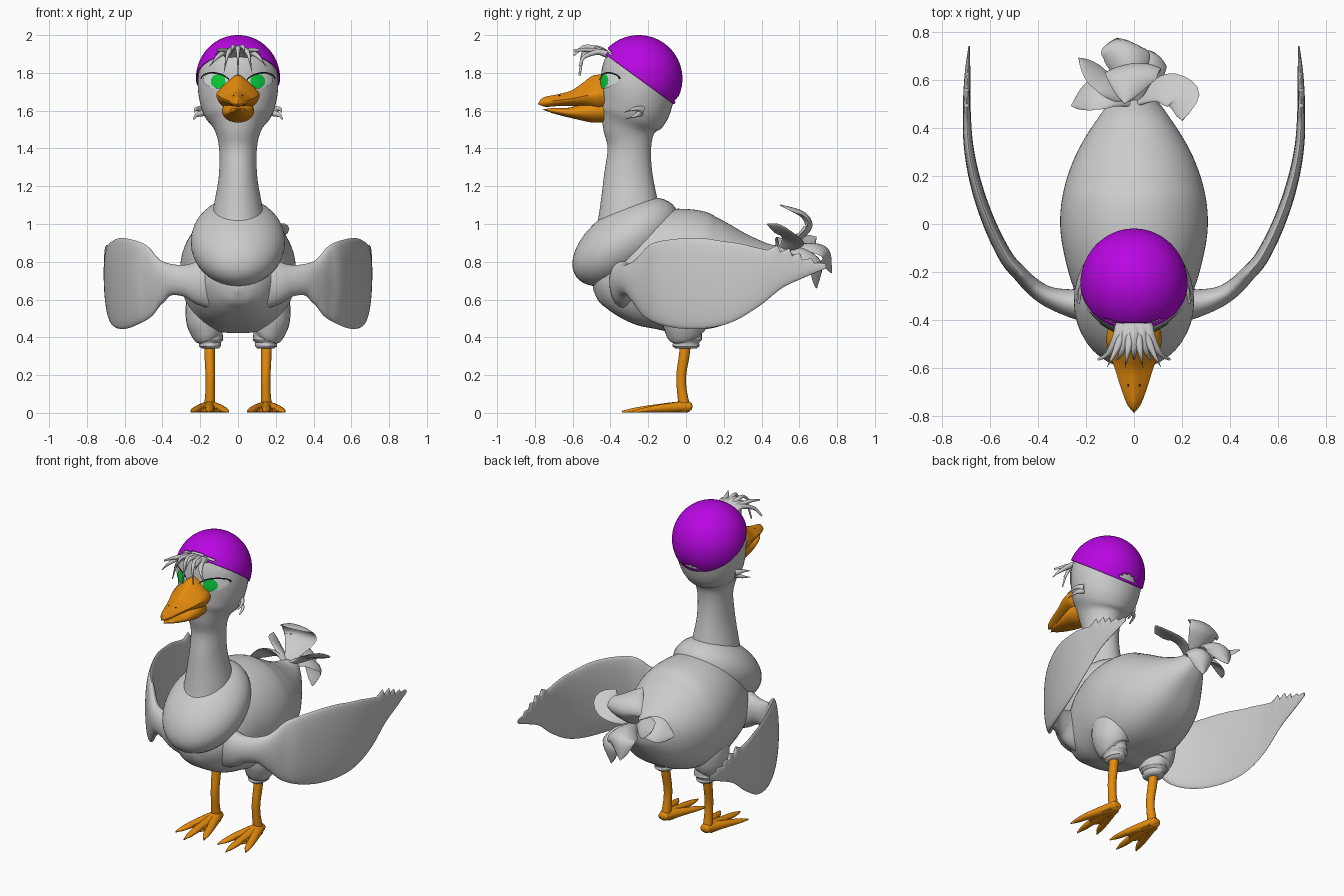
import bpy, bmesh, math
from mathutils import Vector, Matrix
from mathutils.bvhtree import BVHTree

if "Cube" in bpy.data.objects:
    bpy.data.objects.remove(bpy.data.objects["Cube"])


def material(name, rgb):
    m = bpy.data.materials.new(name)
    m.diffuse_color = (*rgb, 1)
    m.use_nodes = True
    m.node_tree.nodes["Principled BSDF"].inputs["Base Color"].default_value = m.diffuse_color
    return m


GREY = material("feather grey", (0.6, 0.6, 0.6))
ORANGE = material("beak orange", (0.78, 0.26, 0.004))
PURPLE = material("cap purple", (0.48, 0.002, 0.76))
GREEN = material("iris green", (0.003, 0.65, 0.05))
WHITE = material("eye white", (1, 1, 1))
BLACK = material("lash black", (0.01, 0.01, 0.01))


def finish(name, bm, mat, mirror=False, normals=True):
    if normals:
        bmesh.ops.recalc_face_normals(bm, faces=bm.faces)
    me = bpy.data.meshes.new(name)
    bm.to_mesh(me)
    bm.free()
    me.materials.append(mat)
    ob = bpy.data.objects.new(name, me)
    bpy.context.collection.objects.link(ob)
    if mirror:
        ob.modifiers.new("mirror", 'MIRROR').use_mirror_merge = False
    bpy.context.view_layer.objects.active = ob
    ob.select_set(True)
    bpy.ops.object.shade_smooth_by_angle(angle=math.radians(50))
    ob.select_set(False)
    return ob


def dense(rows, k=6):
    """Catmull-Rom interpolation through rows of numbers."""
    rows = [Vector(r) for r in rows]
    p = [2 * rows[0] - rows[1]] + rows + [2 * rows[-1] - rows[-2]]
    out = []
    for i in range(1, len(p) - 2):
        a, b, c, d = p[i - 1:i + 3]
        for j in range(k):
            t = j / k
            out.append(0.5 * (2 * b + (c - a) * t + (2 * a - 5 * b + 4 * c - d) * t * t
                              + (3 * b - a - 3 * c + d) * t ** 3))
    return out + [rows[-1]]


def loft(name, rows, mat, side=(1, 0, 0), n=24, k=6, peak=0, cup=0, box=1, mirror=False, edit=None):
    """Elliptical tube; row = x, y, z, radius along side, radius across it."""
    rows = dense(rows, k)
    bm = bmesh.new()
    rings = []
    for i, r in enumerate(rows):
        ahead, behind = rows[min(i + 1, len(rows) - 1)], rows[max(i - 1, 0)]
        t = (Vector(ahead[:3]) - Vector(behind[:3])).normalized()
        s = Vector(side)
        s = (s - t * s.dot(t)).normalized()
        o = t.cross(s)
        a, b = max(r[3], 0.001), max(r[4], 0.001)
        ring = []
        for j in range(n):
            c, w = math.cos(math.tau * j / n), math.sin(math.tau * j / n)
            if o.z * w < 0:
                c = math.copysign(abs(c) ** box, c)
            ring.append(bm.verts.new(Vector(r[:3]) + s * a * c * (1 - peak * max(0, w))
                                     + o * (b * w + cup * a * c * c)))
        rings.append(ring)
    for p, q in zip(rings, rings[1:]):
        for j in range(n):
            bm.faces.new((p[j], p[(j + 1) % n], q[(j + 1) % n], q[j]))
    bm.faces.new(rings[0])
    bm.faces.new(rings[-1])
    if edit:
        for v in bm.verts:
            edit(v)
    return finish(name, bm, mat, mirror)


def ball(name, loc, scale, mat, tilt=0, mirror=False):
    bm = bmesh.new()
    bmesh.ops.create_uvsphere(bm, u_segments=40, v_segments=24, radius=1)
    m = Matrix.Translation(loc) @ Matrix.Rotation(tilt, 4, 'X') @ Matrix.Diagonal((*scale, 1))
    bmesh.ops.transform(bm, matrix=m, verts=bm.verts)
    return finish(name, bm, mat, mirror)


def leaf(name, pts, width, thick, side, n=12, cup=0, mirror=False, spike=False):
    """Petal or spike shaped feather along a curved path."""
    path = dense(pts, 5)
    rows = []
    for i, p in enumerate(path):
        t = i / (len(path) - 1)
        w = 1 - t if spike else min(1, 0.2 * (1 - t) + math.sin(math.pi * t ** 1.35) ** 0.8)
        rows.append((*p, width * w, thick * (1 - 0.7 * t)))
    return loft(name, rows, GREY, side, n, 1, cup=cup, mirror=mirror)


# Body (fuller underside) and chest collar
loft("body", [(0, -.49, .65, .01, .01), (0, -.47, .655, .09, .085), (0, -.42, .67, .16, .15),
              (0, -.3, .70, .235, .25), (0, -.15, .74, .285, .32), (0, 0, .755, .307, .325),
              (0, .15, .745, .29, .295), (0, .3, .755, .235, .225), (0, .45, .79, .14, .12),
              (0, .54, .83, .065, .06), (0, .6, .86, 0, 0)], GREY, n=64, box=.7)
ball("chest_collar", (0, -.32, .905), (.25, .32, .18), GREY, math.radians(35))

# Neck and head
head = loft("neck_and_head", [(0, -.3, .93, .155, .185), (0, -.295, 1.0, .147, .177),
                              (0, -.3, 1.1, .128, .155), (0, -.305, 1.25, .102, .13),
                              (0, -.3, 1.4, .1, .115), (0, -.3, 1.5, .125, .14),
                              (0, -.285, 1.57, .175, .176), (0, -.265, 1.65, .203, .193),
                              (0, -.253, 1.75, .213, .2), (0, -.257, 1.85, .195, .184),
                              (0, -.26, 1.93, .13, .13), (0, -.26, 1.97, 0, 0)], GREY, n=48)

# Beak with nostrils
loft("upper_beak", [(0, -.435, 1.695, .108, .097), (0, -.48, 1.69, .115, .096), (0, -.53, 1.68, .105, .07),
                    (0, -.6, 1.665, .08, .042), (0, -.68, 1.655, .055, .031), (0, -.75, 1.645, .028, .025),
                    (0, -.785, 1.635, 0, 0)], ORANGE, n=32, peak=.6)
loft("lower_beak", [(0, -.435, 1.6, .08, .062), (0, -.5, 1.597, .085, .06), (0, -.56, 1.592, .075, .043),
                    (0, -.62, 1.59, .06, .026), (0, -.7, 1.6, .036, .015),
                    (0, -.76, 1.606, 0, 0)], ORANGE, n=32)
ball("nostril", (.024, -.67, 1.68), (.003, .006, .003), BLACK, mirror=True)

# Eyes: thin plates wrapped on to the head
tree = BVHTree.FromObject(head, bpy.context.evaluated_depsgraph_get())


def plate(name, shape, lift, mat):
    """shape(u, angle-fraction) gives x, z; the sheet is projected along y."""
    bm = bmesh.new()
    nu, nv = 8, 32
    grid = []
    for i in range(nu + 1):
        row = []
        for j in range(nv + 1):
            x, z = shape(i / nu, j / nv)
            hit, nor, _, _ = tree.ray_cast(Vector((x, -1, z)), Vector((0, 1, 0)))
            row.append(bm.verts.new(hit + nor * lift))
        grid.append(row)
    for i in range(nu):
        for j in range(nv):
            bm.faces.new((grid[i][j], grid[i][j + 1], grid[i + 1][j + 1], grid[i + 1][j]))
    bmesh.ops.remove_doubles(bm, verts=bm.verts, dist=1e-5)
    bm.normal_update()
    for f in bm.faces:
        if f.normal.y > 0:
            f.normal_flip()
    return finish(name, bm, mat, True, False)


def almond(u, v):
    w = math.tau * v
    return .112 + .07 * u * math.cos(w), 1.757 + u * (.04 * math.sin(w) + .008 * math.cos(w))


def iris(u, v):
    return .1 + .038 * u * math.cos(math.tau * v), 1.755 + .038 * u * math.sin(math.tau * v)


def lash(u, v):
    w = math.pi * v
    return .114 + (.07 + .005 * u) * math.cos(w), 1.757 + (.036 + .009 * u) * math.sin(w) + .01 * math.cos(w)


plate("eye_white", almond, .006, WHITE)
plate("iris", iris, .009, GREEN)
plate("eyelash", lash, .01, BLACK)

# Cap: half sphere with a slit in front and a small opening behind
bm = bmesh.new()
bmesh.ops.create_uvsphere(bm, u_segments=96, v_segments=96, radius=.231)
bmesh.ops.delete(bm, geom=[v for v in bm.verts if v.co.z < -.001], context='VERTS')
holes = []
for f in bm.faces:
    c = f.calc_center_median()
    lat = math.degrees(math.asin(c.z / c.length))
    az = math.degrees(math.atan2(c.x, abs(c.y)))
    wide, high = (36, 5) if c.y < 0 else (15, 9)
    if abs(az) < wide and 3.7 < lat < 3.7 + high * math.sqrt(1 - (az / wide) ** 2):
        holes.append(f)
bmesh.ops.delete(bm, geom=holes, context='FACES')
bmesh.ops.transform(bm, verts=bm.verts, matrix=Matrix.Translation((0, -.25, 1.769))
                    @ Matrix.Rotation(math.radians(-36), 4, 'X') @ Matrix.Diagonal((.965, 1, 1, 1)))
cap = finish("cap", bm, PURPLE)
cap.modifiers.new("thickness", 'SOLIDIFY').thickness = .006

# Forelock through the front slit, and cheek tufts
for i in range(9):
    f = (i - 4) / 4
    drop = .0 if i % 2 else .08
    leaf("forelock_%d" % i, [(.05 * f, -.42, 1.9), (.07 * f, -.47, 1.93 - .02 * abs(f)),
                             (.11 * f, -.54, 1.945 - drop * .4 - .03 * abs(f)),
                             (.15 * f, -.595 + drop * .4, 1.89 - drop * 1.3 + .05 * f * f)],
         .03, .02, (1, 0, 0), n=10, spike=True)
leaf("cheek_tuft_upper", [(.19, -.23, 1.605), (.22, -.27, 1.61), (.23, -.33, 1.59)],
     .02, .015, (0, 0, 1), mirror=True, spike=True)
leaf("cheek_tuft_lower", [(.185, -.24, 1.59), (.22, -.265, 1.575), (.235, -.32, 1.555)],
     .02, .015, (0, 0, 1), mirror=True, spike=True)

# Wings with a jagged trailing tip
wing = [(.1, -.33, .54, .84, .07), (.2, -.335, .57, .815, .07), (.28, -.325, .615, .785, .055),
        (.36, -.3, .62, .79, .042), (.42, -.26, .57, .825, .036), (.47, -.21, .505, .88, .032),
        (.53, -.14, .47, .91, .03), (.6, 0, .445, .925, .027), (.655, .16, .46, .92, .024),
        (.687, .32, .54, .90, .02), (.695, .48, .65, .855, .016), (.692, .62, .715, .81, .012),
        (.685, .74, .765, .78, .003)]


def jag(v):
    if v.co.y > .43:
        saw = ((v.co.y - .43) / .062) % 1
        v.co.z += .045 * saw * min(1, max(0, (v.co.z - .77) / .05))


loft("wing", [(x, y, (lo + hi) / 2, (hi - lo) / 2, t) for x, y, lo, hi, t in wing], GREY,
     (0, 0, 1), 32, 10, mirror=True, edit=jag)

# Tail feathers
tail = [([(0, .5, .86), (0, .6, .92), (0, .66, .99), (-.02, .62, 1.06), (-.04, .5, 1.1)], .11, (1, .1, 0), -.25),
        ([(0, .5, .86), (-.08, .56, .9), (-.15, .62, .91), (-.23, .69, .93)], .065, (.4, .4, -.6), .2),
        ([(0, .5, .86), (-.09, .54, .89), (-.18, .54, .88), (-.26, .49, .84)], .08, (0, .8, -.6), .1),
        ([(0, .5, .86), (.11, .56, .91), (.2, .53, .95), (.2, .43, 1.0)], .075, (.2, .8, -.3), 0),
        ([(0, .5, .86), (-.02, .65, .89), (-.04, .75, .86), (-.07, .77, .74)], .095, (1, -.1, 0), .5),
        ([(0, .5, .86), (.04, .62, .86), (.07, .71, .79), (.05, .69, .66)], .08, (1, -.3, 0), .5)]
for i, (pts, width, side, cup) in enumerate(tail):
    leaf("tail_feather_%d" % i, pts, width, .014, side, n=20, cup=cup)

# Thigh cuffs, legs and feet
loft("thigh", [(.14, 0, .68, .03, .03), (.165, 0, .6, .1, .12), (.17, -.005, .5, .106, .125),
               (.16, -.005, .43, .09, .105),
               (.15, 0, .405, .07, .085), (.15, 0, .39, .073, .085), (.15, 0, .37, .058, .07),
               (.148, 0, .355, .058, .072), (.148, 0, .34, .045, .055)], GREY, mirror=True)
loft("leg", [(.15, 0, .38, .028, .028), (.15, -.01, .3, .027, .028), (.147, -.025, .2, .025, .026),
             (.147, -.022, .12, .025, .026), (.15, -.008, .03, .03, .03)], ORANGE, n=20, mirror=True)
for label, tx, ty in (("inner", .05, -.28), ("middle", .15, -.34), ("outer", .25, -.28)):
    mx = (tx + .15) / 2
    loft(label + "_toe", [(.15, .032, .03, .012, .012), (.15, .0, .032, .034, .03),
                          (mx, ty * .45, .024, .025, .022), (tx * .8 + .03, ty * .8, .014, .02, .013),
                          (tx, ty, .006, .002, .005)], ORANGE, n=16, mirror=True)
bm = bmesh.new()
web = bm.faces.new([bm.verts.new((x, y, .006)) for x, y in (
    (.12, 0), (.18, 0), (.222, -.19), (.185, -.175), (.15, -.23), (.115, -.175), (.078, -.19))])
up = bmesh.ops.extrude_face_region(bm, geom=[web])
bmesh.ops.translate(bm, vec=(0, 0, .02), verts=[g for g in up["geom"] if isinstance(g, bmesh.types.BMVert)])
finish("foot_web", bm, ORANGE, True)
